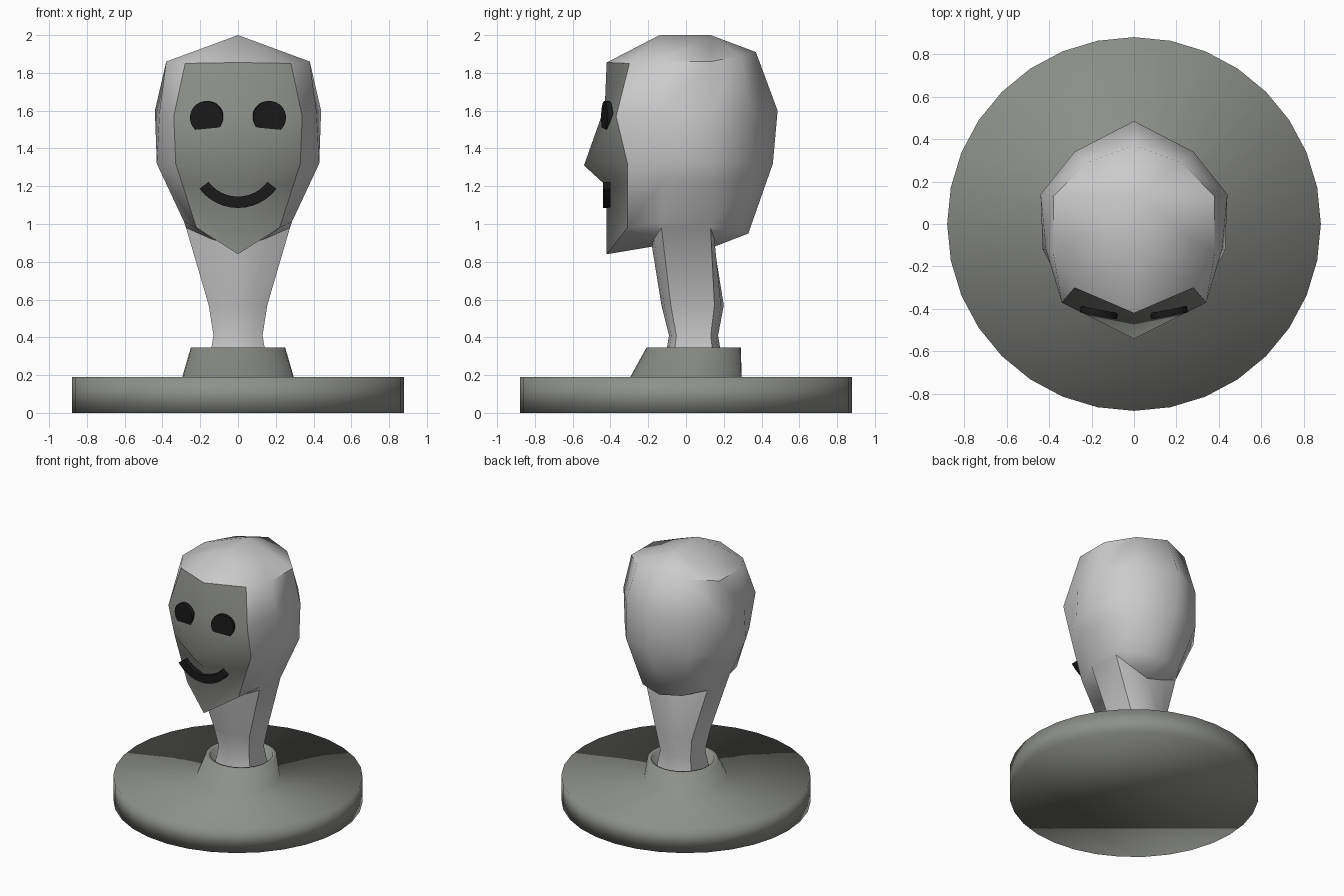
import bpy, bmesh
from math import sin, cos, pi, radians
from mathutils import Vector

if "Cube" in bpy.data.objects:
    bpy.data.objects.remove(bpy.data.objects["Cube"])


def mat(name, rgb):
    m = bpy.data.materials.new(name)
    m.diffuse_color = (*rgb, 1)
    m.use_nodes = True
    m.node_tree.nodes["Principled BSDF"].inputs["Base Color"].default_value = m.diffuse_color
    return m


def finish(name, bm, mats=()):
    bmesh.ops.recalc_face_normals(bm, faces=bm.faces)
    me = bpy.data.meshes.new(name)
    bm.to_mesh(me)
    bm.free()
    ob = bpy.data.objects.new(name, me)
    bpy.context.collection.objects.link(ob)
    for m in mats:
        me.materials.append(m)
    bpy.ops.object.select_all(action='DESELECT')
    ob.select_set(True)
    bpy.context.view_layer.objects.active = ob
    return ob


def strip(bm, a, b):
    return [bm.faces.new((a[i], a[i + 1], b[i + 1], b[i])) for i in range(len(a) - 1)]


light = mat("light_grey", (0.8, 0.8, 0.8))
dark = mat("dark_grey", (0.27, 0.28, 0.26))
black = mat("black", (0.01, 0.01, 0.01))

# Base: round plate with a slanted hollow collar (radius, z, y offset)
bm = bmesh.new()
rings = []
for r, z, off in [(.88, 0, 0), (.88, .19, 0), (.295, .19, 0),
                  (.25, .345, .04), (.22, .345, .04), (.22, .28, .04)]:
    rings.append([bm.verts.new((r * sin(k * pi / 16), off + r * cos(k * pi / 16), z))
                  for k in range(32)])
for a, b in zip(rings, rings[1:]):
    strip(bm, a + a[:1], b + b[:1])
bm.faces.new(rings[0])
bm.faces.new(rings[-1])
finish("base", bm, [dark])
bpy.ops.object.shade_smooth()


# Neck half-section: squarish loop from front middle to back middle
def neck(hx, y0, y1, z):
    d = (y1 - y0) * .15
    return [Vector(p) for p in [(0, y0, z), (hx * .6, y0 + d * .3, z), (hx, y0 + d, z),
                                (hx, y1 - d, z), (hx * .6, y1 - d * .3, z), (0, y1, z)]]


def section(*pts):
    return [Vector(p) for p in pts]


# Head half-sections: front, face edge, side, rear side, back corner, back
throat = section((0, -.18, .88), (.14, -.17, .92), (.275, -.13, .98),
                 (.275, .13, .98), (.14, .15, .92), (0, .15, .88))
jaw = section((0, -.42, .84), (.22, -.31, .98), (.285, -.13, 1.01),
              (.285, .14, 1.01), (.17, .29, .97), (0, .33, .95))
nose = section((0, -.54, 1.31), (.33, -.31, 1.32), (.43, -.12, 1.32),
               (.43, .14, 1.32), (.28, .34, 1.32), (0, .46, 1.32))
eyes = section((0, -.43, 1.62), (.34, -.37, 1.57), (.415, -.12, 1.6),
               (.44, .14, 1.6), (.28, .34, 1.6), (0, .485, 1.6))
brow = section((0, -.42, 1.855), (.28, -.3, 1.85), (.38, -.14, 1.86),
               (.38, .13, 1.86), (.22, .29, 1.89), (0, .37, 1.91))
lip = [a.lerp(b, .7) for a, b in zip(jaw, nose)]
lip[0] = Vector((0, -.42, 1.2))

# Head: loft one half, then mirror
bm = bmesh.new()
rows = [[bm.verts.new(p) for p in s] for s in
        [neck(.15, -.11, .19, .29), neck(.13, -.09, .17, .41), neck(.155, -.13, .2, .57),
         throat, jaw, lip, nose, eyes, brow]]
for i, (a, b) in enumerate(zip(rows, rows[1:])):
    faces = strip(bm, a, b)
    if i >= 4:
        faces[0].material_index = 1      # darker face plate
t = rows[-1]
r1, r2 = bm.verts.new((0, -.14, 2)), bm.verts.new((0, .13, 2))
for f in [(t[0], t[1], r1), (t[1], t[2], r1), (t[2], t[3], r2, r1),
          (t[3], t[4], r2), (t[4], t[5], r2)]:
    bm.faces.new(f)
for e in bm.edges:
    if len({f.material_index for f in e.link_faces}) > 1:
        e.smooth = False
geom = bm.verts[:] + bm.edges[:] + bm.faces[:]
bmesh.ops.mirror(bm, geom=geom, axis='X', merge_dist=.0005)
bmesh.ops.remove_doubles(bm, verts=bm.verts, dist=.0005)
finish("head", bm, [light, dark])
bpy.ops.object.shade_smooth_by_angle(angle=radians(55))

# Eyes: thin discs following the face slope
for side, name in [(-1, "left_eye"), (1, "right_eye")]:
    bpy.ops.mesh.primitive_cylinder_add(
        vertices=32, radius=.088, depth=.03, location=(side * .165, -.418, 1.563),
        rotation=(pi / 2, 0, side * radians(11)))
    ob = bpy.context.object
    ob.name = name
    ob.data.materials.append(black)
    bpy.ops.object.shade_smooth_by_angle()

# Mouth: flat curved bar
bm = bmesh.new()
rows = []
for k in range(13):
    a = radians(-53 + 106 * k / 12)
    rows.append([bm.verts.new((r * sin(a), y, 1.34 - r * cos(a)))
                 for r, y in [(.195, -.44), (.255, -.44), (.255, -.4), (.195, -.4)]])
for a, b in zip(rows, rows[1:]):
    strip(bm, a + a[:1], b + b[:1])
bm.faces.new(rows[0])
bm.faces.new(rows[-1])
finish("mouth", bm, [black])
bpy.ops.object.shade_smooth_by_angle()
